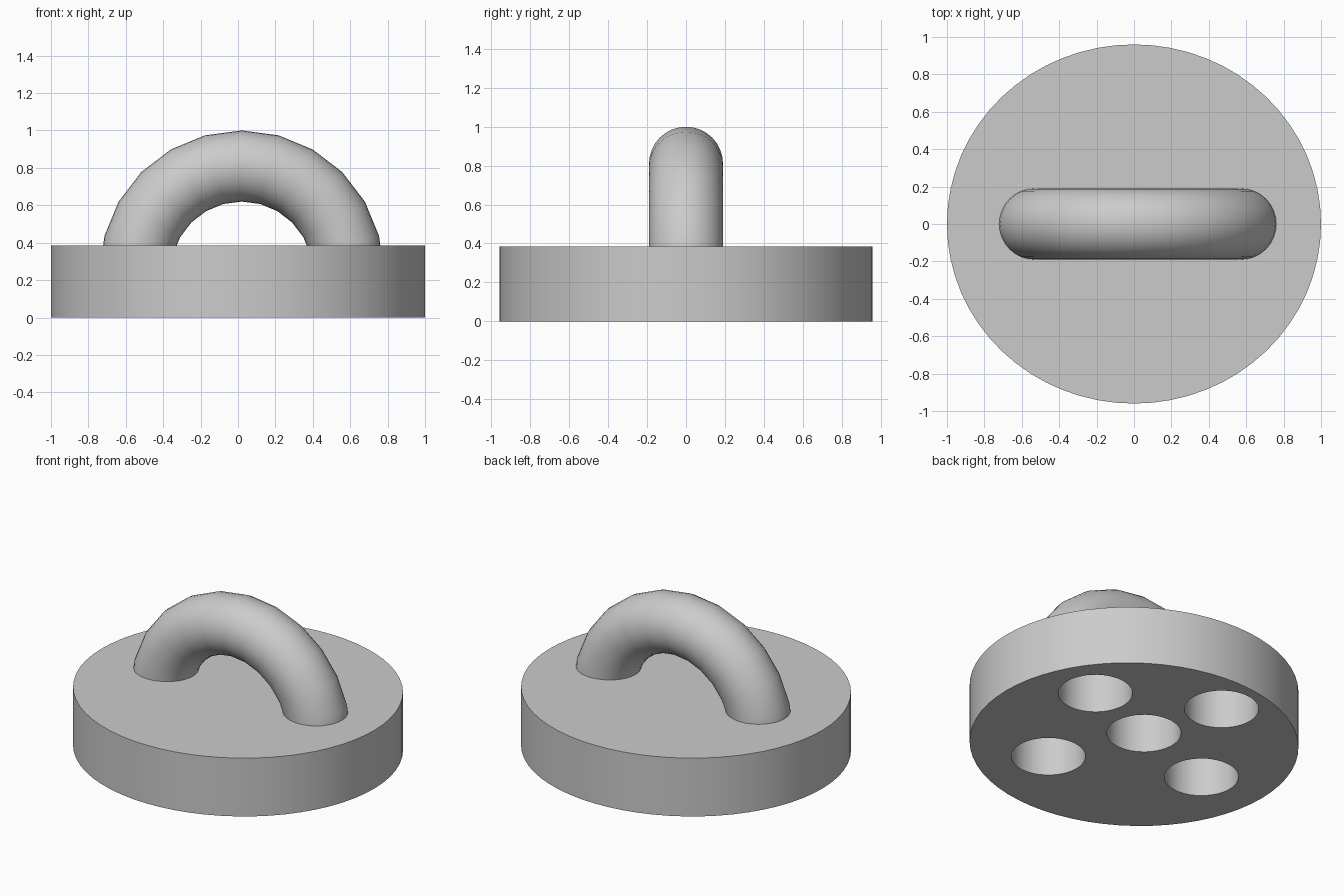
import bpy, bmesh, math
from mathutils import Matrix

if "Cube" in bpy.data.objects:
    bpy.data.objects.remove(bpy.data.objects["Cube"])

BASE_TOP = 0.385

grey = bpy.data.materials.new("plain grey")
grey.diffuse_color = (0.6, 0.6, 0.6, 1)
grey.use_nodes = True
grey.node_tree.nodes["Principled BSDF"].inputs["Base Color"].default_value = grey.diffuse_color


def finish(obj, angle):
    """Apply smooth shading that keeps hard edges."""
    bpy.ops.object.select_all(action='DESELECT')
    obj.select_set(True)
    bpy.context.view_layer.objects.active = obj
    bpy.ops.object.shade_smooth_by_angle(angle=math.radians(angle))


def make_object(name, bm):
    bmesh.ops.recalc_face_normals(bm, faces=bm.faces)
    mesh = bpy.data.meshes.new(name)
    bm.to_mesh(mesh)
    bm.free()
    mesh.materials.append(grey)
    obj = bpy.data.objects.new(name, mesh)
    bpy.context.collection.objects.link(obj)
    return obj


def add_cylinder(bm, x, y, z0, z1, radius, sides, y_scale=1.0):
    matrix = Matrix.Translation((x, y, (z0 + z1) / 2)) @ Matrix.Diagonal((1, y_scale, 1, 1))
    bmesh.ops.create_cone(bm, cap_ends=True, segments=sides, radius1=radius,
                          radius2=radius, depth=z1 - z0, matrix=matrix)


# Slightly oval base disc
bm = bmesh.new()
add_cylinder(bm, 0, 0, 0, BASE_TOP, 1.0, 64, 0.96)
base = make_object("base", bm)

# Five blind sockets in the underside
bm = bmesh.new()
for x, y in [(0.04, 0.14), (0.57, 0.32), (-0.13, 0.66), (0.30, -0.44), (-0.56, -0.04)]:
    add_cylinder(bm, x, y, -0.1, 0.30, 0.222, 48)
cutter = make_object("socket_cutter", bm)
cutter.hide_render = True
cutter.hide_set(True)
mod = base.modifiers.new("sockets", 'BOOLEAN')
mod.operation = 'DIFFERENCE'
mod.solver = 'EXACT'
mod.object = cutter
bpy.context.view_layer.objects.active = base
bpy.ops.object.modifier_apply(modifier=mod.name)
finish(base, 30)

# Arched handle: upper part of an upright ring, cut off at the base
bpy.ops.mesh.primitive_torus_add(major_radius=0.57, minor_radius=0.19,
                                 major_segments=24, minor_segments=32)
ring = bpy.context.object
bm = bmesh.new()
bm.from_mesh(ring.data)
bpy.data.objects.remove(ring)
bm.transform(Matrix.Translation((0.02, 0, 0.24)) @ Matrix.Rotation(math.pi / 2, 4, 'X'))
bmesh.ops.bisect_plane(bm, geom=bm.verts[:] + bm.edges[:] + bm.faces[:],
                       plane_co=(0, 0, BASE_TOP - 0.002), plane_no=(0, 0, 1), clear_inner=True)
handle = make_object("handle", bm)
finish(handle, 40)
